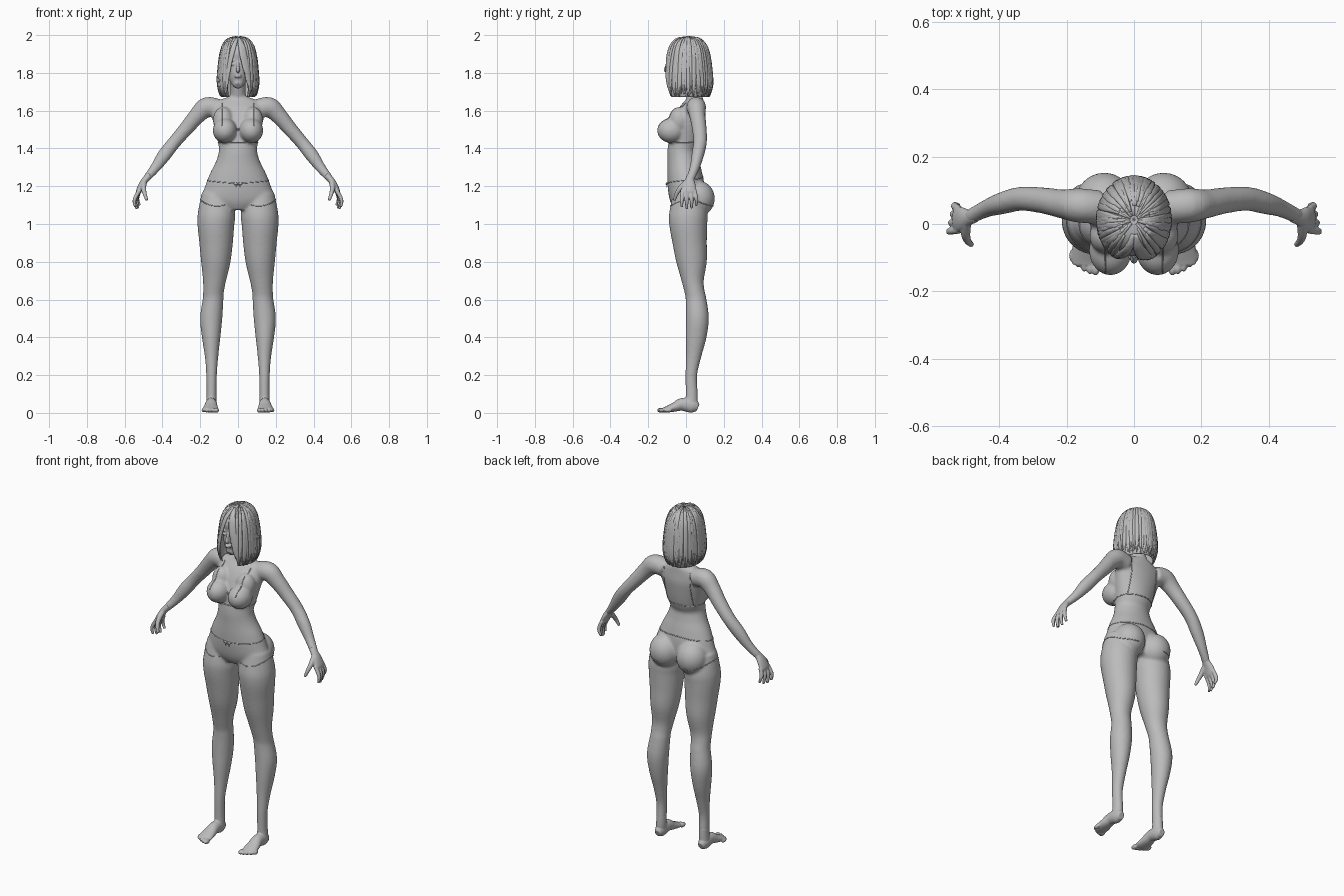
import bpy, bmesh, math, random
from mathutils import Vector, Matrix
from mathutils.bvhtree import BVHTree

random.seed(4)
if "Cube" in bpy.data.objects:
    bpy.data.objects.remove(bpy.data.objects["Cube"])

clay = bpy.data.materials.new("grey_clay")
clay.use_nodes = True
clay.diffuse_color = (0.5, 0.5, 0.5, 1)
clay.node_tree.nodes["Principled BSDF"].inputs["Base Color"].default_value = (0.5, 0.5, 0.5, 1)


def catmull(rows, steps):
    """Smoothly interpolated copy of a list of equal-length tuples."""
    out = []
    for i in range(len(rows) - 1):
        a, b = rows[max(i - 1, 0)], rows[i]
        c, d = rows[i + 1], rows[min(i + 2, len(rows) - 1)]
        for s in range(steps):
            t = s / steps
            out.append(tuple(q + 0.5 * t * (r - p + t * (2*p - 5*q + 4*r - w + t * (3*(q - r) + w - p)))
                             for p, q, r, w in zip(a, b, c, d)))
    return out + [rows[-1]]


def loft(bm, rows, ref=(0, 1, 0), n=24, steps=4, side=1):
    """Elliptical sections (x, y, z, radius across, radius along ref)."""
    rows = catmull(rows, steps)
    mids = [Vector((r[0] * side, r[1], r[2])) for r in rows]
    rings = []
    for i, r in enumerate(rows):
        tan = (mids[min(i + 1, len(mids) - 1)] - mids[max(i - 1, 0)]).normalized()
        u = Vector(ref)
        u = (u - tan * u.dot(tan)).normalized()
        v = tan.cross(u)
        rings.append([bm.verts.new(mids[i] + v * r[3] * math.cos(k * math.tau / n)
                                   + u * r[4] * math.sin(k * math.tau / n)) for k in range(n)])
    for a, b in zip(rings, rings[1:]):
        for k in range(n):
            bm.faces.new((a[k], a[(k + 1) % n], b[(k + 1) % n], b[k]))
    bm.faces.new(rings[0][::-1])
    bm.faces.new(rings[-1])


def ball(bm, centre, radii, side=1):
    m = Matrix.Translation((centre[0] * side, centre[1], centre[2])) @ Matrix.Diagonal((*radii, 1))
    bmesh.ops.create_uvsphere(bm, u_segments=24, v_segments=16, radius=1, matrix=m)


def finish(name, bm, voxel=None, smooth=0):
    bmesh.ops.recalc_face_normals(bm, faces=bm.faces)
    mesh = bpy.data.meshes.new(name)
    bm.to_mesh(mesh)
    bm.free()
    mesh.materials.append(clay)
    for p in mesh.polygons:
        p.use_smooth = True
    ob = bpy.data.objects.new(name, mesh)
    bpy.context.collection.objects.link(ob)
    if voxel:
        mod = ob.modifiers.new("fuse", "REMESH")
        mod.mode, mod.voxel_size, mod.use_smooth_shade = "VOXEL", voxel, True
        mod = ob.modifiers.new("soften", "SMOOTH")
        mod.factor, mod.iterations = 0.5, smooth
    return ob


# Body: torso, neck, bust, buttocks, legs and arms fused into one skin
bm = bmesh.new()
loft(bm, [(0, .01, 1.08, .11, .07), (0, .005, 1.13, .19, .09), (0, 0, 1.2, .174, .097),
          (0, -.008, 1.27, .147, .092), (0, -.015, 1.33, .117, .084), (0, -.018, 1.39, .101, .08),
          (0, -.003, 1.45, .11, .086), (0, .01, 1.52, .127, .085), (0, .03, 1.59, .14, .073),
          (0, .045, 1.64, .125, .052), (0, .05, 1.67, .06, .042)], n=40)
loft(bm, [(0, .05, 1.62, .06, .045), (0, .045, 1.67, .044, .042), (0, .03, 1.72, .04, .04),
          (0, .015, 1.78, .042, .042)])
for s in (1, -1):
    ball(bm, (.07, -.078, 1.495), (.064, .075, .066), s)
    ball(bm, (.078, -.035, 1.55), (.055, .055, .07), s)
    ball(bm, (.088, .063, 1.135), (.088, .09, .095), s)
    loft(bm, [(.108, .01, 1.16, .085, .08), (.113, .012, 1.06, .099, .101), (.117, .012, 1, .098, .101),
              (.116, .02, .9, .089, .091), (.118, .03, .8, .078, .081), (.125, .036, .7, .061, .059),
              (.13, .046, .64, .055, .053), (.132, .053, .6, .055, .055), (.142, .06, .5, .059, .061),
              (.142, .053, .4, .049, .055), (.14, .04, .3, .036, .041), (.14, .028, .2, .028, .031),
              (.14, .03, .1, .027, .032), (.142, .03, .04, .028, .033)], side=s)
    loft(bm, [(.1, .05, 1.61, .05, .05), (.165, .055, 1.618, .054, .051), (.215, .06, 1.575, .045, .043),
              (.27, .07, 1.51, .039, .039), (.335, .075, 1.435, .035, .036), (.39, .062, 1.365, .036, .033),
              (.44, .045, 1.295, .027, .026), (.49, .02, 1.235, .019, .023)], side=s)
body = finish("body", bm, 0.007, 9)

# Hands and feet, finer
for label, s in (("left", 1), ("right", -1)):
    bm = bmesh.new()
    loft(bm, [(.47, .027, 1.258, .018, .022), (.49, .02, 1.235, .018, .024), (.508, .016, 1.21, .017, .034),
              (.525, .014, 1.175, .015, .039), (.53, .014, 1.16, .01, .034)], side=s)
    for i in range(4):
        y = -.018 + .021 * i
        reach = (.01, 0, .003, .018)[i]
        loft(bm, [(.52, y, 1.18, .011, .011), (.541 - .003 * i, y * 1.15, 1.145, .011, .011),
                  (.549 - .006 * i, y * 1.25, 1.115 + reach / 2, .0095, .0095),
                  (.544 - .008 * i, y * 1.2, 1.08 + reach, .007, .007)], n=12, side=s)
    loft(bm, [(.498, 0, 1.22, .015, .015), (.5, -.03, 1.19, .014, .014),
              (.494, -.05, 1.16, .011, .011), (.482, -.062, 1.125, .008, .008)], n=12, side=s)
    finish(label + "_hand", bm, 0.0035, 3)

    bm = bmesh.new()
    loft(bm, [(.14, .03, .13, .026, .03), (.14, .03, .08, .027, .032), (.142, .025, .04, .028, .036)], side=s)
    loft(bm, [(.142, .064, .028, .018, .02), (.142, .035, .038, .029, .038), (.142, -.02, .045, .031, .034),
              (.144, -.06, .031, .037, .025), (.146, -.1, .019, .042, .017),
              (.147, -.122, .016, .036, .011)], ref=(0, 0, 1), side=s)
    for i in range(5):
        ball(bm, (.114 + .0172 * i, -.13 + .0045 * i * i / 2, .014),
             (.013 if i == 0 else .0098, .023 - .001 * i, .0135 - .0006 * i), s)
    finish(label + "_foot", bm, 0.0035, 3)

# Head with nose, lips, brow and closed-in eyes
bm = bmesh.new()
loft(bm, [(0, -.078, 1.733, .018, .016), (0, -.058, 1.75, .037, .042), (0, -.035, 1.79, .058, .066),
          (0, -.015, 1.835, .07, .083), (0, 0, 1.88, .077, .099), (0, .01, 1.93, .07, .09),
          (0, .015, 1.965, .045, .06), (0, .015, 1.975, .015, .02)], n=32)
loft(bm, [(0, -.094, 1.856, .006, .007), (0, -.101, 1.835, .007, .01), (0, -.104, 1.815, .012, .014),
          (0, -.098, 1.808, .008, .008)], n=12)
for z in (1.78, 1.788):
    ball(bm, (0, -.097, z), (.02, .011, .005))
for s in (1, -1):
    ball(bm, (.03, -.084, 1.846), (.016, .012, .008), s)
    ball(bm, (.032, -.084, 1.866), (.022, .01, .005), s)
    ball(bm, (.072, .01, 1.83), (.012, .018, .028), s)
finish("head", bm, 0.004, 3)

# Hair: an inner bob shell, open at the face, under a layer of tapered locks
PROFILE = catmull([(.03, 1.99), (.45, 1.982), (.74, 1.95), (.9, 1.895), (.98, 1.83),
                   (1.03, 1.76), (1, 1.71), (.9, 1.672)], 4)


def hair_point(a, t, scale=1):
    r, z = PROFILE[min(int(t * (len(PROFILE) - 1) + .5), len(PROFILE) - 1)]
    r *= scale
    return Vector((.105 * r * math.sin(a), .012 - .124 * r * math.cos(a), z))


bm = bmesh.new()
COLS, ROWS = 64, len(PROFILE)
grid = [[bm.verts.new(hair_point(c * math.tau / COLS, j / (ROWS - 1), .96)) for c in range(COLS)]
        for j in range(ROWS)]
for j in range(ROWS - 1):
    for c in range(COLS):
        from_front = min(c + .5, COLS - c - .5) * math.tau / COLS
        if PROFILE[j][1] > 1.925 or from_front > .55:
            bm.faces.new((grid[j][c], grid[j][(c + 1) % COLS], grid[j + 1][(c + 1) % COLS], grid[j + 1][c]))
bmesh.ops.delete(bm, geom=[v for v in bm.verts if not v.link_faces], context="VERTS")
shell = finish("hair_shell", bm)
mod = shell.modifiers.new("thickness", "SOLIDIFY")
mod.thickness, mod.offset = .005, -1


def lock(bm, a0, a1, start, end, width):
    rows = []
    for k in range(8):
        f = k / 7
        p = hair_point(a0 + (a1 - a0) * f ** .7, start + (end - start) * f)
        w = width * min(.35 + 2 * f, 1, .12 + 2.5 * (1 - f))
        rows.append((*p, w, .0055 * min(1, .2 + 3 * (1 - f))))
    a = (a0 + a1) / 2
    loft(bm, rows, ref=(math.sin(a), -math.cos(a), 1), n=8, steps=2)


bm = bmesh.new()
for i in range(66):
    a = .62 + (math.tau - 1.24) * i / 65
    a += random.uniform(-.03, .03)
    lock(bm, a + random.uniform(-.12, .12), a, random.uniform(.03, .15),
         random.uniform(.9, 1), random.uniform(.009, .014))
finish("hair_locks", bm)

# Swept fringe, longer over the left eye
bm = bmesh.new()
for i in range(8):
    f = i / 7
    lock(bm, .05 + .1 * f, .28 + .42 * f, .12, .6 + .38 * f, .013)
    lock(bm, -.02 - .12 * f, -.42 - .28 * f, .12, .5 + .48 * f, .012)
finish("fringe", bm)

# Underwear seams laid on the skin
bpy.context.view_layer.update()
skin = BVHTree.FromObject(body, bpy.context.evaluated_depsgraph_get())


def seam(bm, origin_targets, ref):
    rows = []
    for origin, target in origin_targets:
        hit = skin.ray_cast(Vector(origin), Vector(target) - Vector(origin))[0]
        if hit:
            rows.append((*hit, .0025, .0025))
    if len(rows) > 1:
        loft(bm, rows, ref=ref, n=6, steps=1)


def around(cx, cy, r, height, first, last, count=72):
    pairs = []
    for k in range(count + 1):
        a = math.radians(first + (last - first) * k / count)
        z = height(a)
        pairs.append(((cx + r * math.sin(a), cy - r * math.cos(a), z), (cx, cy, z)))
    return pairs


bm = bmesh.new()
seam(bm, around(0, 0, .26, lambda a: 1.232 - .016 * math.cos(a), 0, 360), (0, 0, 1))
for s in (1, -1):
    seam(bm, around(.11 * s, .015, .14, lambda a: 1.13 - .035 * math.cos(a) ** 2, -25 * s, 190 * s), (0, 0, 1))
finish("brief_seams", bm)

bm = bmesh.new()
seam(bm, around(0, 0, .24, lambda a: 1.432, 0, 360), (0, 0, 1))
for s in (1, -1):
    for y in (-.3, .3):
        seam(bm, [((.085 * s, y, 1.44 + .2 * k / 20), (.085 * s, 0, 1.44 + .2 * k / 20))
                  for k in range(8 if y < 0 else 0, 21)], (1, 0, 0))
finish("bra_seams", bm)

# Small bows on the bra and briefs
for name, z in (("bra_bow", 1.5), ("brief_bow", 1.212)):
    y = skin.ray_cast(Vector((0, -.4, z)), Vector((0, 1, 0)))[0].y - .004
    bm = bmesh.new()
    ball(bm, (0, y - .002, z), (.005, .005, .005))
    for s in (1, -1):
        ball(bm, (.013, y, z + .002), (.01, .005, .007), s)
        loft(bm, [(0, y, z, .003, .002), (.008, y, z - .008, .003, .002), (.013, y, z - .018, .002, .002)],
             n=8, side=s)
    finish(name, bm)
